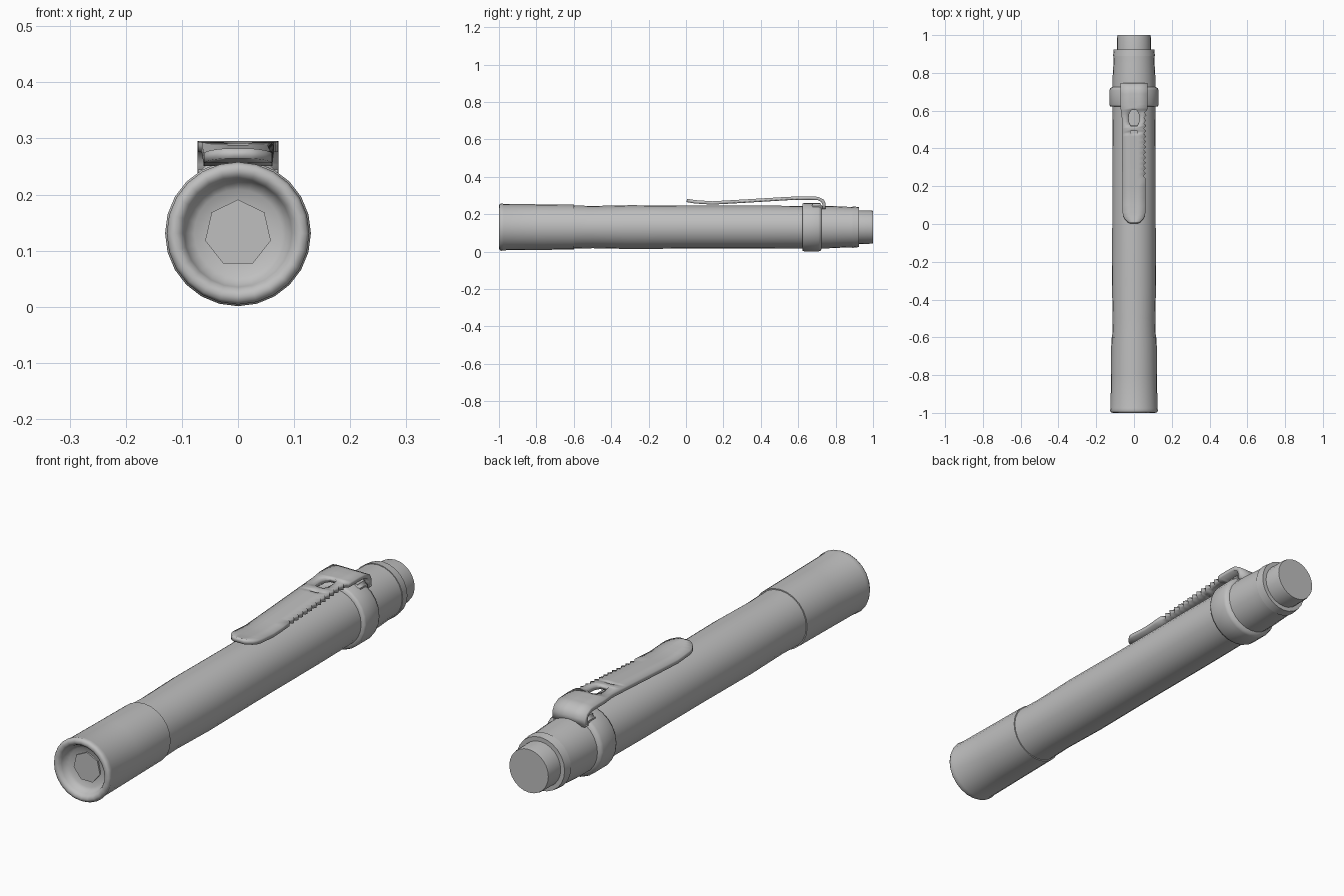
import bpy, bmesh, math

old = bpy.data.objects.get("Cube")
if old:
    bpy.data.objects.remove(old)

grey = bpy.data.materials.new("metal grey")
grey.use_nodes = True
grey.diffuse_color = (0.52, 0.52, 0.52, 1)
grey.node_tree.nodes["Principled BSDF"].inputs["Base Color"].default_value = grey.diffuse_color

AXIS_Z = 0.131


def finish(name, bm, angle=35):
    bmesh.ops.recalc_face_normals(bm, faces=bm.faces)
    mesh = bpy.data.meshes.new(name)
    bm.to_mesh(mesh)
    bm.free()
    obj = bpy.data.objects.new(name, mesh)
    bpy.context.collection.objects.link(obj)
    mesh.materials.append(grey)
    bpy.ops.object.select_all(action="DESELECT")
    obj.select_set(True)
    bpy.context.view_layer.objects.active = obj
    bpy.ops.object.shade_smooth_by_angle(angle=math.radians(angle))
    return obj


def lathe(name, profile, sides=24, angle=35):
    """Turn (y, radius) points around the long axis and cap both ends."""
    bm = bmesh.new()
    rings = []
    for y, r in profile:
        turn = [2 * math.pi * i / sides for i in range(sides)]
        rings.append([bm.verts.new((r * math.sin(a), y, AXIS_Z + r * math.cos(a))) for a in turn])
    for a, b in zip(rings, rings[1:]):
        for i in range(sides):
            j = (i + 1) % sides
            bm.faces.new((a[i], a[j], b[j], b[i]))
    bm.faces.new(rings[0])
    bm.faces.new(rings[-1])
    return finish(name, bm, angle)


# Head with a broad rounded lip around a shallow bowl
lathe("head", [(-0.955, 0.055), (-0.962, 0.078), (-0.968, 0.09), (-0.985, 0.096),
               (-0.995, 0.102), (-1, 0.112), (-0.997, 0.122), (-0.988, 0.127),
               (-0.975, 0.124), (-0.8, 0.122), (-0.6, 0.12), (-0.6, 0.1)], angle=50)
lathe("lens", [(-0.962, 0.06), (-0.94, 0.06)], 7)

# Barrel, collar, tail and push button
lathe("barrel", [(-0.62, 0.116), (-0.5, 0.113), (-0.3, 0.117), (0, 0.115),
                 (0.4, 0.115), (0.64, 0.113)])
lathe("clip_collar", [(0.622, 0.108), (0.622, 0.126), (0.632, 0.13), (0.708, 0.13),
                      (0.72, 0.126), (0.728, 0.108)], angle=100)
lathe("tail_sleeve", [(0.7, 0.114), (0.78, 0.113), (0.85, 0.109), (0.89, 0.108),
                      (0.89, 0.111), (0.925, 0.107), (0.925, 0.08)])
lathe("push_button", [(0.9, 0.09), (0.99, 0.089), (1, 0.087)])


# Clip strip: lengthwise rows follow a bent path, with a slot and a serrated edge
PATH = [(0.0, 0.274), (0.05, 0.266), (0.14, 0.26), (0.3, 0.269), (0.55, 0.284),
        (0.66, 0.286), (0.705, 0.284), (0.73, 0.272), (0.738, 0.255), (0.738, 0.228)]


def clip_height(y):
    for (y0, z0), (y1, z1) in zip(PATH, PATH[1:7]):
        if y <= y1:
            return z0 + (z1 - z0) * (y - y0) / (y1 - y0)
    return PATH[6][1]


def half_width(y):
    if y < 0.06:
        return max(0.012, math.sqrt(0.06 ** 2 - (0.06 - y) ** 2))
    if y < 0.56:
        return 0.06 + 0.008 * y
    return min(0.072, 0.0645 + 0.12 * (y - 0.56))


ys = [0.004, 0.012, 0.025, 0.04, 0.06, 0.1, 0.14, 0.2]
ys += [0.24 + 0.014 * i for i in range(33)] + [0.705]
rows = [(y, clip_height(y)) for y in ys] + PATH[7:]
bm = bmesh.new()
grid = []
for i, (y, z) in enumerate(rows):
    w = half_width(y)
    right = w
    if 0.23 < y < 0.6 and i % 2:
        right -= 0.012
    slot = 0.3 * w
    if 0.5 < y < 0.62:
        slot = 0.008 + 0.02 * math.sqrt(max(0, 1 - ((y - 0.56) / 0.045) ** 2))
    grid.append([bm.verts.new((x, y, z)) for x in (-w, -slot, slot, right)])
for a, b in zip(grid, grid[1:]):
    mid = (a[0].co.y + b[0].co.y) / 2
    for c in range(3):
        hole = 0.52 < mid < 0.6 or 0.478 < mid < 0.492
        if not (c == 1 and hole):
            bm.faces.new((a[c], a[c + 1], b[c + 1], b[c]))
clip = finish("pocket_clip", bm, 40)
solid = clip.modifiers.new("thickness", "SOLIDIFY")
solid.thickness = 0.018
solid.offset = 0

# Saddle joining the clip foot to the collar
bm = bmesh.new()
bmesh.ops.create_cube(bm, size=1)
for v in bm.verts:
    v.co = (v.co.x * 0.142, 0.7 + v.co.y * 0.07, 0.232 + v.co.z * 0.05)
bmesh.ops.bevel(bm, geom=bm.edges[:], offset=0.012, segments=3, affect="EDGES")
finish("clip_saddle", bm, 60)
